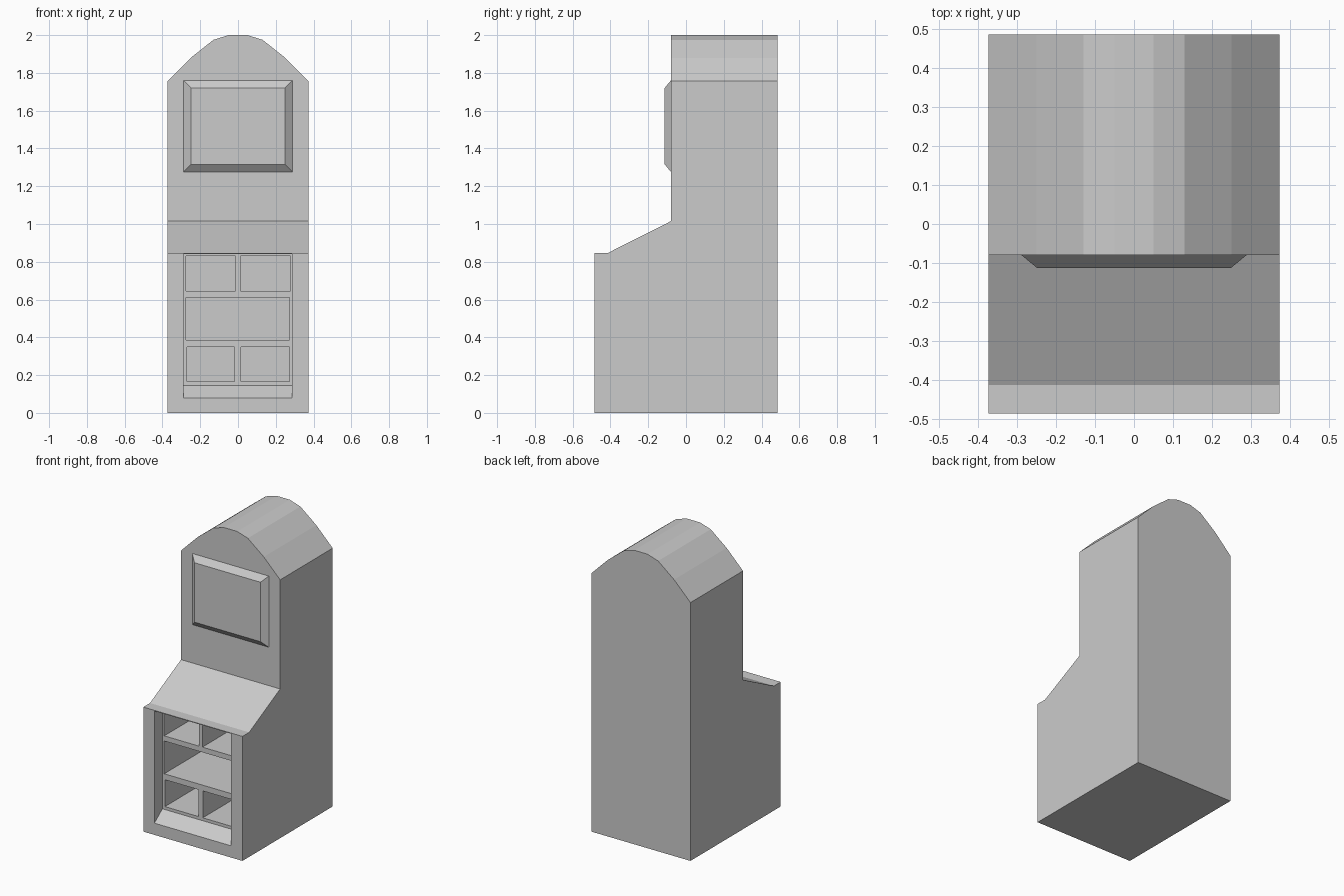
import bpy
import bmesh
from mathutils import Vector

default = bpy.data.objects.get("Cube")
if default:
    bpy.data.objects.remove(default, do_unlink=True)

grey = bpy.data.materials.new("plain grey")
grey.use_nodes = True
GREY = (0.6, 0.6, 0.6, 1)
grey.diffuse_color = GREY
grey.node_tree.nodes["Principled BSDF"].inputs["Base Color"].default_value = GREY


def finish(name, bm):
    bmesh.ops.recalc_face_normals(bm, faces=bm.faces)
    mesh = bpy.data.meshes.new(name)
    bm.to_mesh(mesh)
    bm.free()
    mesh.materials.append(grey)
    obj = bpy.data.objects.new(name, mesh)
    bpy.context.collection.objects.link(obj)
    return obj


def prism(name, profile, axis, start, end):
    """Extrude a profile of (y, z) along x, or of (x, z) along y."""
    bm = bmesh.new()
    place = (lambda a, z: (start, a, z)) if axis == "x" else (lambda a, z: (a, start, z))
    face = bm.faces.new([bm.verts.new(place(a, z)) for a, z in profile])
    move = Vector((end - start, 0, 0)) if axis == "x" else Vector((0, end - start, 0))
    extruded = bmesh.ops.extrude_face_region(bm, geom=[face], use_keep_orig=True)
    verts = [v for v in extruded["geom"] if isinstance(v, bmesh.types.BMVert)]
    bmesh.ops.translate(bm, verts=verts, vec=move)
    return finish(name, bm)


def boolean(target, tool, operation):
    tool.hide_render = True
    mod = target.modifiers.new("shape", "BOOLEAN")
    mod.operation = operation
    mod.solver = "EXACT"
    mod.object = tool
    bpy.context.view_layer.objects.active = target
    bpy.ops.object.modifier_apply(modifier=mod.name)
    bpy.data.objects.remove(tool, do_unlink=True)


# Stepped cabinet with a sloping console
W, FRONT, BACK, UPPER = 0.373, -0.485, 0.485, -0.08
cabinet = prism("cabinet", [(FRONT, 0), (BACK, 0), (BACK, 2.1), (UPPER, 2.1),
                            (UPPER, 1.015), (-0.413, 0.847), (FRONT, 0.847)], "x", -W, W)

# Faceted arched top
arch = [(W, 1.757), (0.25, 1.88), (0.13, 1.975), (0.05, 2.0)]
outline = [(-W - 0.1, -0.1), (W + 0.1, -0.1), (W + 0.1, 1.655)] + arch
outline += [(-x, z) for x, z in reversed(arch)] + [(-W - 0.1, 1.655)]
boolean(cabinet, prism("arch_tool", outline, "y", -0.7, 0.7), "INTERSECT")

# Shallow recess with a sloping sill
RECESS = -0.4
boolean(cabinet, prism("recess_tool", [(-0.55, 0.03), (RECESS, 0.145),
                                       (RECESS, 0.842), (-0.55, 0.842)],
                       "x", -0.289, 0.287), "DIFFERENCE")

# Deep compartments: two above, a wide one, two below
cells = [(-0.275, -0.013, 0.645, 0.83), (0.012, 0.277, 0.645, 0.83),
         (-0.275, 0.272, 0.387, 0.61),
         (-0.27, -0.018, 0.165, 0.348), (0.015, 0.272, 0.165, 0.348)]
for x0, x1, z0, z1 in cells:
    corners = [(x0, z0), (x1, z0), (x1, z1), (x0, z1)]
    boolean(cabinet, prism("cell_tool", corners, "y", RECESS - 0.04, 0.0), "DIFFERENCE")

# Raised panel with bevelled sides
bm = bmesh.new()
rings = []
for y, inset in ((UPPER + 0.005, 0), (UPPER, 0), (-0.113, 0.04)):
    x, z0, z1 = 0.288 - inset, 1.276 + inset, 1.76 - inset
    rings.append([bm.verts.new((px, y, pz))
                  for px, pz in ((-x, z0), (x, z0), (x, z1), (-x, z1))])
for a, b in zip(rings, rings[1:]):
    for i in range(4):
        j = (i + 1) % 4
        bm.faces.new((a[i], a[j], b[j], b[i]))
bm.faces.new(rings[0])
bm.faces.new(rings[-1])
finish("raised_panel", bm)
